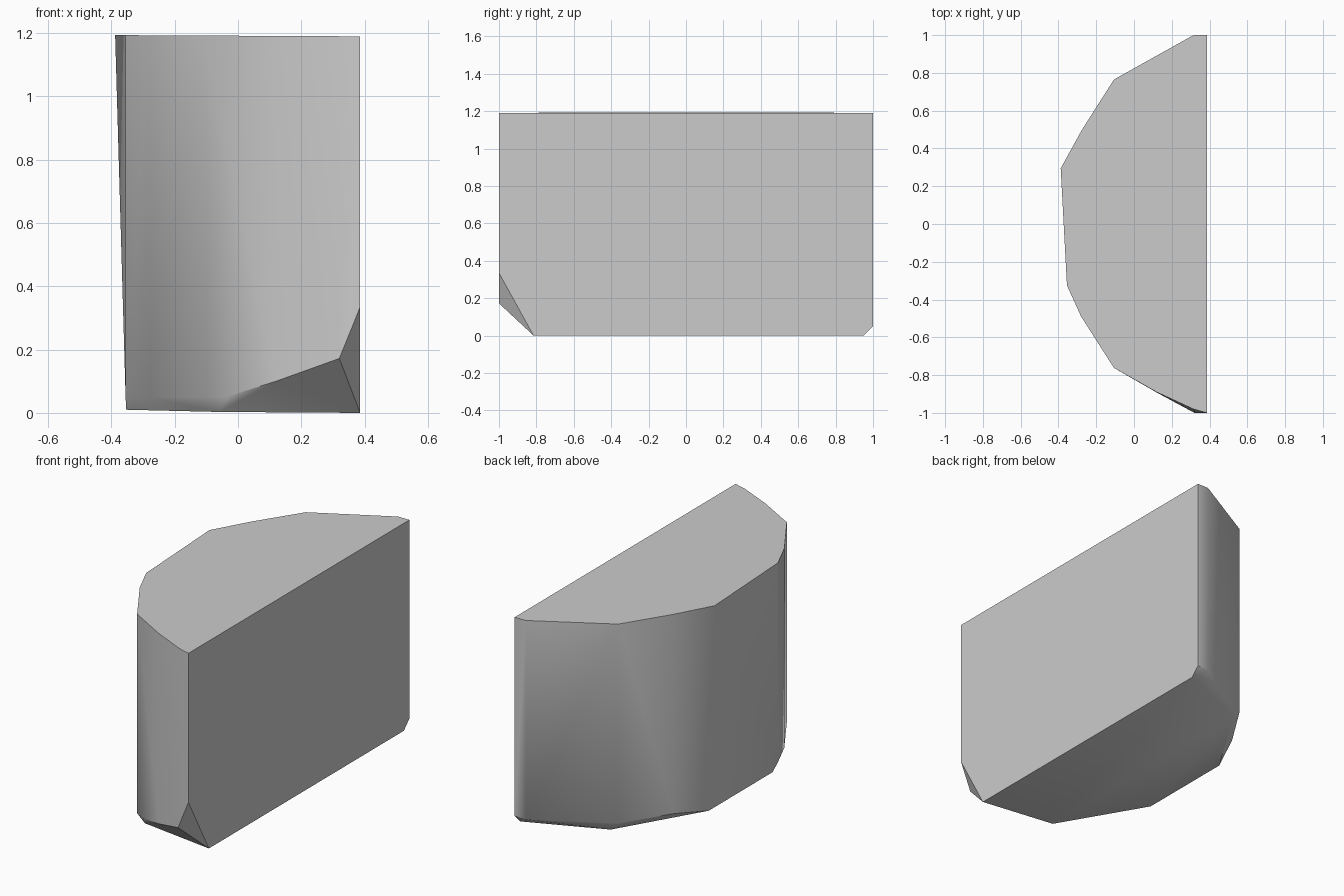
import bpy, bmesh, math
from mathutils import Vector

cube = bpy.data.objects.get("Cube")
if cube:
    bpy.data.objects.remove(cube, do_unlink=True)

FLAT_X = 0.386


def top_height(x):
    # the top falls very slightly towards the flat side
    return 1.191 - 0.005 * x


# Half-round outline shared by the upper rim and the lower wall edge
bowed = [(-0.106, 0.765), (-0.275, 0.5)]
front = [(-0.355, -0.325), (-0.28, -0.49), (-0.106, -0.762)]
back_end = [(FLAT_X, 1), (0.315, 1)]
rim = back_end + bowed + [(-0.388, 0.295)] + front
rim += [(0.12, -0.89), (0.315, -0.98), (FLAT_X, -1)]
points = [(x, y, top_height(x)) for x, y in rim]

# Lower wall edge, just above the bevel
points += [(x, y, 0.05) for x, y in back_end + bowed + front]

# Cut front corner
points += [(FLAT_X, -1, 0.335), (0.32, -1, 0.172), (0.12, -0.892, 0.1), (-0.03, -0.806, 0.053)]

# Bottom face
points += [(FLAT_X, 0.95, 0), (FLAT_X, -0.815, 0)]
points += [(-0.06, y, 0.003) for y in (0.768, -0.757)]
points += [(-0.353, y, 0.01) for y in (0.298, -0.28)]

# Wrap the points into one solid block and merge its flat faces
bm = bmesh.new()
for p in points:
    bm.verts.new(p)
hull = bmesh.ops.convex_hull(bm, input=bm.verts)
loose = [v for v in bm.verts if not v.link_faces]
bmesh.ops.delete(bm, geom=loose, context="VERTS")
bmesh.ops.dissolve_limit(bm, angle_limit=math.radians(0.8), verts=bm.verts, edges=bm.edges)
bmesh.ops.recalc_face_normals(bm, faces=bm.faces)
mesh = bpy.data.meshes.new("half_round_block")
bm.to_mesh(mesh)
bm.free()

block = bpy.data.objects.new("half_round_block", mesh)
bpy.context.collection.objects.link(block)

# Pale grey material
grey = bpy.data.materials.new("pale_grey")
grey.use_nodes = True
colour = (0.6, 0.6, 0.6, 1)
grey.diffuse_color = colour
grey.node_tree.nodes["Principled BSDF"].inputs["Base Color"].default_value = colour
mesh.materials.append(grey)

# Smooth bowed wall, with a crease along the front of its flat strip
bpy.ops.object.select_all(action="DESELECT")
block.select_set(True)
bpy.context.view_layer.objects.active = block
bpy.ops.object.shade_smooth_by_angle(angle=math.radians(35))
crease = Vector(front[0])
for edge in mesh.edges:
    if all((mesh.vertices[i].co.xy - crease).length < 0.01 for i in edge.vertices):
        edge.use_edge_sharp = True
